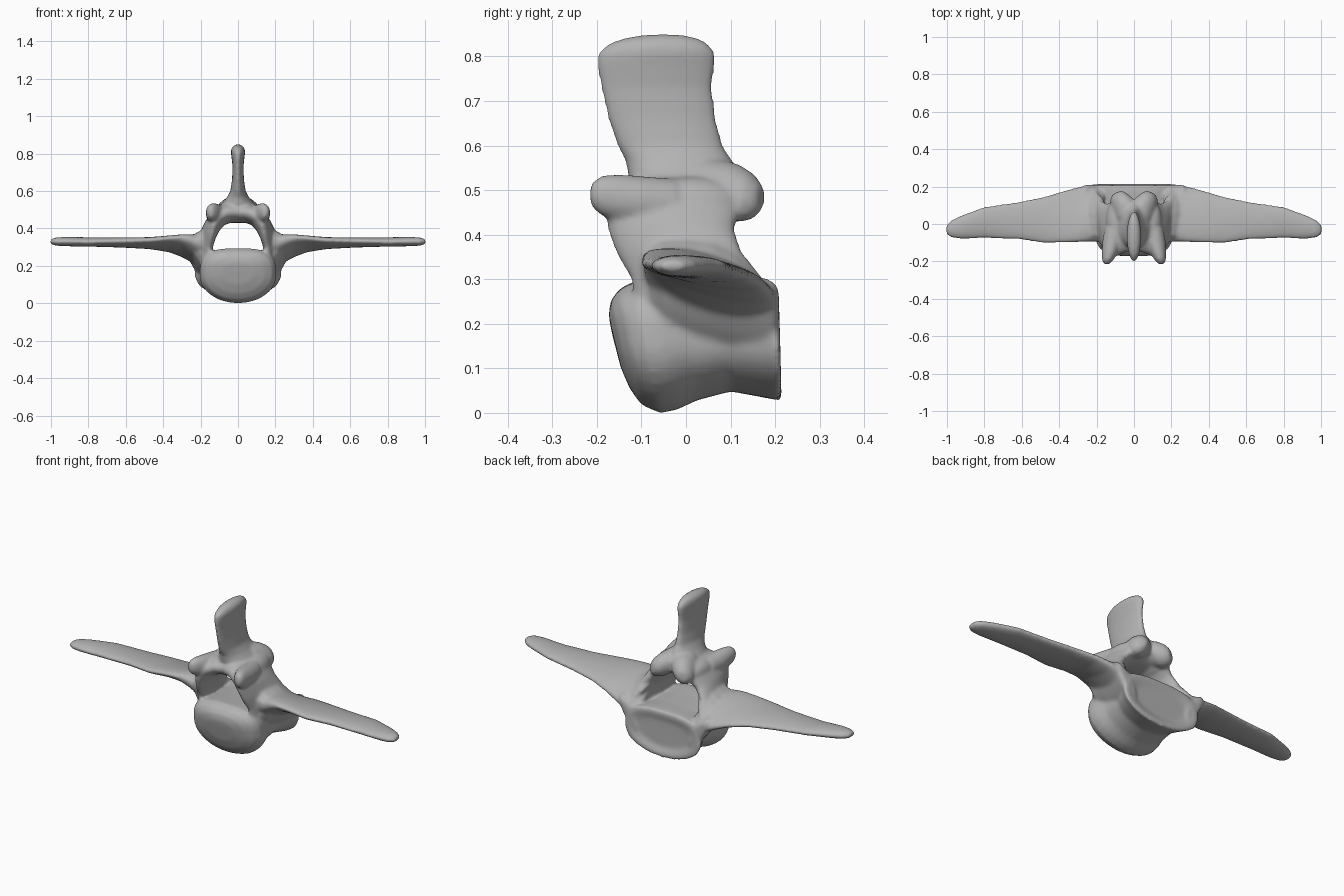
import bpy
import bmesh
from math import cos, sin, pi
from mathutils import Vector

if "Cube" in bpy.data.objects:
    bpy.data.objects.remove(bpy.data.objects["Cube"], do_unlink=True)

bone = bpy.data.materials.new("bone grey")
bone.diffuse_color = (0.45, 0.45, 0.45, 1)
bone.use_nodes = True
bone.node_tree.nodes["Principled BSDF"].inputs["Base Color"].default_value = (0.45, 0.45, 0.45, 1)

parts = []
SIDES = 32


def power(value, exponent):
    return abs(value) ** exponent * (1 if value > 0 else -1)


def loft(name, sections, top=1.0, mirror=False):
    """Skin rings given as (centre, half axis u, half axis v)."""
    for side in ((1, -1) if mirror else (1,)):
        bm = bmesh.new()
        rings = []
        for centre, u, v in sections:
            ring = []
            for i in range(SIDES):
                a = 2 * pi * i / SIDES
                e = top if sin(a) > 0 else 1.0
                p = Vector(centre) + Vector(u) * power(cos(a), e) + Vector(v) * power(sin(a), e)
                ring.append(bm.verts.new((p.x * side, p.y, p.z)))
            rings.append(ring)
        for r, s in zip(rings, rings[1:]):
            for i in range(SIDES):
                j = (i + 1) % SIDES
                bm.faces.new((r[i], r[j], s[j], s[i]))
        bm.faces.new(rings[0])
        bm.faces.new(rings[-1])
        finish(name, bm, side if mirror else 0)


def blob(name, centre, size):
    """Mirrored pair of ellipsoids."""
    for side in (1, -1):
        bm = bmesh.new()
        bmesh.ops.create_uvsphere(bm, u_segments=24, v_segments=16, radius=1)
        for v in bm.verts:
            v.co = Vector([c + s * k for c, s, k in zip(centre, size, v.co)])
            v.co.x *= side
        finish(name, bm, side)


def finish(name, bm, side):
    bmesh.ops.recalc_face_normals(bm, faces=bm.faces)
    label = {0: "", 1: "left_", -1: "right_"}[side] + name
    mesh = bpy.data.meshes.new(label)
    bm.to_mesh(mesh)
    bm.free()
    mesh.materials.append(bone)
    ob = bpy.data.objects.new(label, mesh)
    bpy.context.collection.objects.link(ob)
    parts.append(ob)


# Waisted body with a domed front and a dished back: y, z, half width, half height, lean
body = [(-.164, .17, .02, .012, -.003), (-.16, .16, .085, .06, -.014),
        (-.147, .152, .142, .1, -.022), (-.125, .148, .183, .13, -.025),
        (-.088, .147, .205, .148, -.03), (-.05, .15, .204, .143, -.03),
        (.01, .158, .19, .13, -.015), (.1, .166, .19, .118, 0),
        (.17, .16, .215, .125, 0), (.208, .155, .238, .128, -.004),
        (.213, .155, .21, .11, -.004), (.2, .155, .15, .07, 0)]
loft("body", [((0, y, z), (w, 0, 0), (0, lean, h)) for y, z, w, h, lean in body], top=0.65)

# Side wings: x, y, z, half depth, half thickness, droop of the rear edge
wing = [(.16, .05, .27, .14, .05, -.03), (.21, .055, .283, .15, .072, -.04),
        (.25, .055, .295, .152, .06, -.045), (.3, .05, .308, .148, .044, -.042),
        (.37, .04, .318, .14, .033, -.03), (.48, .022, .322, .125, .028, -.015),
        (.62, .018, .325, .1, .026, -.008), (.8, .008, .328, .084, .025, 0),
        (.92, -.016, .33, .064, .025, 0), (.975, -.026, .33, .048, .022, 0),
        (1.003, -.03, .33, .026, .012, 0)]
loft("wing", [((x, y, z), (0, d, droop), (0, 0, t)) for x, y, z, d, t, droop in wing], mirror=True)

# Lower webs fill the corner between wing and body, flaring to the back rim: x, y, z, scale
web = [(.178, -.08, .25, .35), (.192, -.05, .245, .75), (.2, .03, .235, .95),
       (.207, .12, .222, 1), (.212, .19, .208, 1), (.212, .209, .208, .8)]
loft("lower_web", [((x, y, z), (.06 * s, 0, .09 * s), (.025 * s, 0, -.022 * s)) for x, y, z, s in web],
     mirror=True)

# Upper webs ease the wing into the arch
crest = [(.19, -.095, .338, .5), (.2, -.06, .352, .9), (.2, .0, .355, 1),
         (.2, .06, .35, 1), (.205, .11, .33, .85), (.21, .15, .305, .6)]
loft("upper_web", [((x, y, z), (.06 * s, 0, -.034 * s), (.02 * s, 0, .024 * s)) for x, y, z, s in crest],
     mirror=True)

# Arch over the canal, opening wider at the back: x, y, z, half depth, splay, half thickness in x and z
arch = [(.18, .03, .22, .14, .02, .035, 0), (.18, .026, .3, .15, .025, .036, .008),
        (.163, -.016, .36, .142, .02, .036, .02), (.138, -.034, .412, .143, .006, .037, .026),
        (.1, -.025, .465, .15, 0, .027, .047), (.05, -.014, .486, .14, 0, .01, .056),
        (0, -.01, .488, .13, 0, 0, .058)]
loft("arch", [((x, y, z), (s, d, 0), (tx, 0, tz)) for x, y, z, d, s, tx, tz in arch], mirror=True)

# Front joint horns reach forward from the arch
horn = [((.105, -.02, .47), .052, .055), ((.118, -.1, .474), .052, .058),
        ((.13, -.155, .482), .042, .054), ((.14, -.192, .488), .031, .045),
        ((.146, -.216, .49), .014, .024)]
loft("front_horn", [(c, (w, 0, 0), (0, 0, h)) for c, w, h in horn], mirror=True)

# Rear joint knobs spread out and down from the blade like a gable
knob = [((.015, .0, .52), .05, .05), ((.04, .06, .51), .06, .063),
        ((.066, .115, .493), .054, .066), ((.085, .147, .486), .042, .052),
        ((.093, .168, .484), .022, .027)]
loft("rear_knob", [(c, (w, -w * .5, 0), (-.2 * h, 0, h)) for c, w, h in knob], mirror=True)
blob("arch_shoulder", (.092, .01, .472), (.058, .12, .058))

# Tall blade: z, y, half depth, half thickness
blade = [(.47, .01, .12, .1), (.53, .0, .13, .088), (.565, -.015, .12, .06),
         (.6, -.036, .119, .041), (.66, -.054, .122, .032), (.73, -.066, .126, .029),
         (.785, -.068, .134, .035), (.81, -.066, .132, .039),
         (.832, -.061, .108, .034), (.844, -.055, .075, .022), (.85, -.05, .03, .008)]
loft("blade", [((0, y, z), (0, d, 0), (t, 0, 0)) for z, y, d, t in blade])

# Fuse everything into one smooth bone
bpy.ops.object.select_all(action='DESELECT')
for ob in parts:
    ob.select_set(True)
bpy.context.view_layer.objects.active = parts[0]
bpy.ops.object.join()
vertebra = bpy.context.view_layer.objects.active
vertebra.name = "vertebra"
fuse = vertebra.modifiers.new("fuse", 'REMESH')
fuse.mode = 'VOXEL'
fuse.voxel_size = 0.007
soften = vertebra.modifiers.new("soften", 'SMOOTH')
soften.factor = 0.5
soften.iterations = 16
bpy.ops.object.modifier_apply(modifier="fuse")
bpy.ops.object.modifier_apply(modifier="soften")
bpy.ops.object.shade_smooth()
